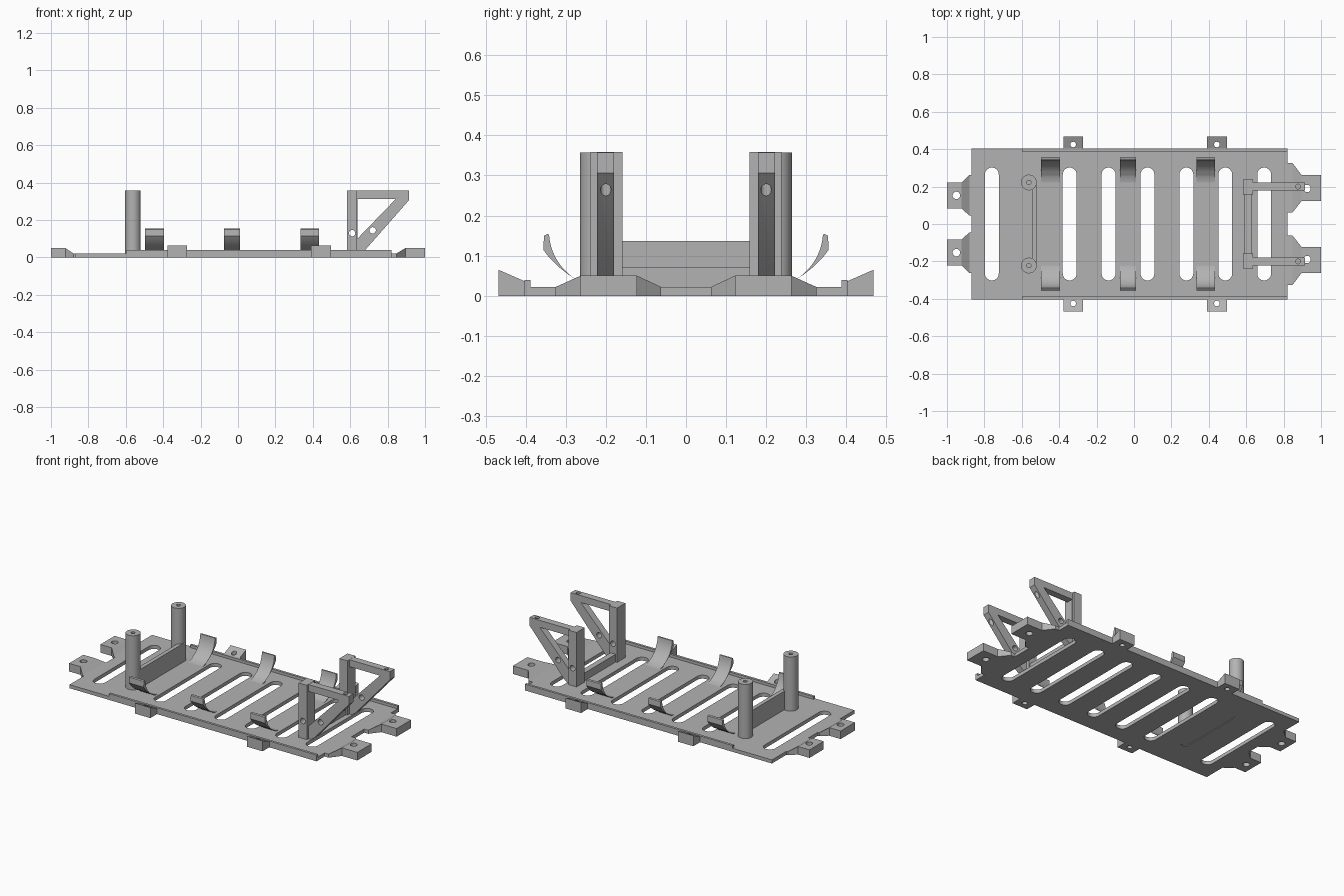
import bpy
import bmesh
from math import sin, cos, pi, radians
from mathutils import Vector

cube = bpy.data.objects.get("Cube")
if cube:
    bpy.data.objects.remove(cube, do_unlink=True)

GREY = (0.45, 0.45, 0.45, 1.0)
mat = bpy.data.materials.new("plain grey")
mat.use_nodes = True
mat.diffuse_color = GREY
mat.node_tree.nodes["Principled BSDF"].inputs["Base Color"].default_value = GREY


def finish(name, bm):
    bmesh.ops.recalc_face_normals(bm, faces=bm.faces[:])
    mesh = bpy.data.meshes.new(name)
    bm.to_mesh(mesh)
    bm.free()
    mesh.materials.append(mat)
    obj = bpy.data.objects.new(name, mesh)
    bpy.context.collection.objects.link(obj)
    return obj


def prism(name, points, axis, lo, hi):
    """Extrude a 2D outline along x (yz outline), y (xz) or z (xy)."""
    place = {"x": lambda a, b, t: (t, a, b),
             "y": lambda a, b, t: (a, t, b),
             "z": lambda a, b, t: (a, b, t)}[axis]
    bm = bmesh.new()
    face = bm.faces.new([bm.verts.new(place(a, b, lo)) for a, b in points])
    grown = bmesh.ops.extrude_face_region(bm, geom=[face])["geom"]
    shift = Vector(place(0, 0, hi - lo))
    bmesh.ops.translate(bm, vec=shift, verts=[g for g in grown if isinstance(g, bmesh.types.BMVert)])
    return finish(name, bm)


def rect(a0, a1, b0, b1):
    return [(a0, b0), (a1, b0), (a1, b1), (a0, b1)]


def box(name, x0, x1, y0, y1, z0, z1):
    return prism(name, rect(x0, x1, y0, y1), "z", z0, z1)


def circle(a, b, r, n=32):
    return [(a + r * cos(2 * pi * i / n), b + r * sin(2 * pi * i / n)) for i in range(n)]


def capsule(x, half_len, r, n=12):
    top = [(x + r * cos(pi * i / n), half_len - r + r * sin(pi * i / n)) for i in range(n + 1)]
    return top + [(2 * x - a, -b) for a, b in top]


def cut(obj, cutters):
    bpy.context.view_layer.objects.active = obj
    for c in cutters:
        c.hide_render = True
        mod = obj.modifiers.new("cut", "BOOLEAN")
        mod.operation = "DIFFERENCE"
        mod.solver = "EXACT"
        mod.object = c
        bpy.ops.object.modifier_apply(modifier=mod.name)
        bpy.data.objects.remove(c, do_unlink=True)


def hole(a, b, r, axis, lo, hi):
    return prism("hole_cutter", circle(a, b, r, 24), axis, lo, hi)


def smooth(obj):
    obj.data.polygons.foreach_set("use_smooth", [True] * len(obj.data.polygons))
    obj.data.set_sharp_from_angle(angle=radians(30))


T = 0.022        # plate thickness
W = 0.403        # plate half width

# Slotted base plate with a shallow groove under the cross wall
plate = box("base_plate", -0.87, 0.82, -W, W, 0, T)
slots = [prism("slot_cutter", capsule(-0.76 + 0.208 * i, 0.302, 0.037), "z", -0.1, 0.1)
         for i in range(8) if i != 1]
slots.append(prism("groove_cutter", capsule(-0.54, 0.22, 0.022), "z", -0.1, 0.004))
cut(plate, slots)
smooth(plate)


def lug(name, sign, side, x_base, x_bend, x_block, wide, narrow, hole_at):
    """Mounting lug: tapered root rising to a raised block with a hole."""
    stations = [(x_base, wide, T), (x_bend, wide, T), (x_block, narrow, 0.05), (1.0, narrow, 0.05)]
    bm = bmesh.new()
    rings = [[bm.verts.new((sign * x, side * y, z)) for y, z in rect(y0, y1, 0, h)]
             for x, (y0, y1), h in stations]
    for a, b in zip(rings, rings[1:]):
        for i in range(4):
            j = (i + 1) % 4
            bm.faces.new((a[i], a[j], b[j], b[i]))
    bm.faces.new(rings[0])
    bm.faces.new(rings[-1])
    obj = finish(name, bm)
    cut(obj, [hole(sign * hole_at[0], side * hole_at[1], 0.02, "z", -0.1, 0.1)])
    smooth(obj)


# Curved clip cross-section: inner arc, rounded tip, outer edge
arc = [(0.2 + 0.142 * sin(t), 0.162 - 0.142 * cos(t))
       for t in (radians(86 * i / 14) for i in range(15))]
clip_profile = ([(0.2, 0.015)] + arc + [(0.346, 0.154), (0.354, 0.15), (0.356, 0.115),
                (0.342, 0.096), (0.318, 0.072), (0.292, 0.052), (0.265, 0.037), (0.235, 0.015)])

# Triangular support bracket in side outline
bracket_outline = [(0.583, 0.01), (0.64, 0.01), (0.68, 0.04), (0.914, 0.306),
                   (0.914, 0.357), (0.583, 0.357)]
bracket_window = [(0.638, 0.1), (0.845, 0.314), (0.638, 0.314)]

for side, label in ((1, "back"), (-1, "front")):
    def span(a, b):
        return sorted((side * a, side * b))

    # Edge rails
    box(f"{label}_rail", -0.6, 0.82, *span(0.388, W), 0.01, 0.039)

    # Wedge-shaped side tabs
    for i, x in enumerate((-0.325, 0.443)):
        outline = [(0.395, 0), (0.468, 0), (0.468, 0.065), (0.395, 0.033)]
        tab = prism(f"{label}_side_tab_{i + 1}", [(side * y, z) for y, z in outline],
                    "x", x - 0.053, x + 0.053)
        cut(tab, [hole(x, side * 0.425, 0.015, "z", -0.1, 0.2)])
        smooth(tab)

    # End lugs
    lug(f"{label}_left_lug", 1, side, 0.81, 0.848, 0.895, (0.062, 0.325), (0.122, 0.263), (0.925, 0.19))
    lug(f"{label}_right_lug", -1, side, 0.86, 0.88, 0.922, (0.045, 0.262), (0.083, 0.222), (0.95, 0.153))

    # Curved holding clips
    for i, (x0, x1) in enumerate(((-0.497, -0.396), (-0.075, 0.01), (0.333, 0.433))):
        smooth(prism(f"{label}_clip_{i + 1}", [(side * y, z) for y, z in clip_profile], "x", x0, x1))

    # Round pillars with a screw hole
    pillar = prism(f"{label}_pillar", circle(-0.562, side * 0.222, 0.042, 40), "z", 0.01, 0.357)
    cut(pillar, [hole(-0.562, side * 0.222, 0.012, "z", 0.25, 0.5)])
    smooth(pillar)

    # Triangular brackets, with holes through the arm and the brace
    y0, y1 = span(0.179, 0.222)
    bracket = prism(f"{label}_bracket", bracket_outline, "y", y0, y1)
    cut(bracket, [prism("window_cutter", bracket_window, "y", y0 - 0.1, y1 + 0.1),
                  hole(0.72, 0.145, 0.017, "y", y0 - 0.1, y1 + 0.1),
                  hole(0.61, 0.13, 0.017, "y", y0 - 0.1, y1 + 0.1),
                  hole(0.877, side * 0.2, 0.013, "z", 0.2, 0.5)])
    smooth(bracket)

    # Wide upright post around the bracket's upright
    post = box(f"{label}_post", 0.582, 0.637, *span(0.158, 0.238), 0.01, 0.358)
    cut(post, [hole(0.61, 0.13, 0.017, "y", y0 - 0.1, y1 + 0.1)])
    smooth(post)

# Cross wall between the pillars and low bar between the posts
box("pillar_cross_wall", -0.545, -0.52, -0.222, 0.222, 0.01, 0.137)
box("post_cross_bar", 0.592, 0.627, -0.17, 0.17, 0.01, 0.07)
